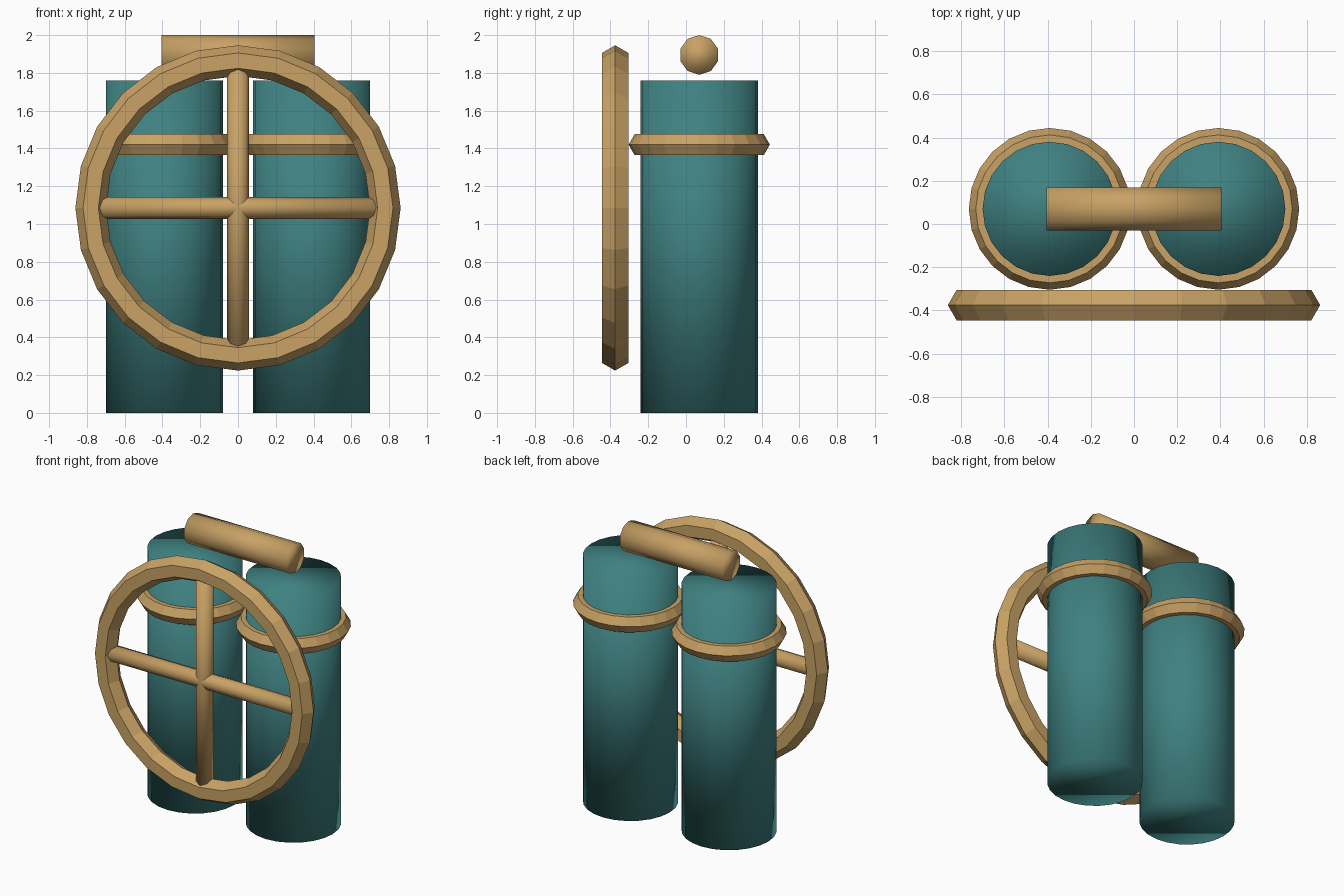
import bpy
from math import pi

if "Cube" in bpy.data.objects:
    bpy.data.objects.remove(bpy.data.objects["Cube"])


def material(name, color):
    m = bpy.data.materials.new(name)
    m.diffuse_color = color
    m.use_nodes = True
    m.node_tree.nodes["Principled BSDF"].inputs["Base Color"].default_value = m.diffuse_color
    return m


TEAL = material("teal_paint", (0.05, 0.22, 0.22, 1))
BRASS = material("brass", (0.58, 0.36, 0.13, 1))
ALONG_X = (pi / 2, 0, pi / 2)


def finish(name, mat, smooth):
    ob = bpy.context.object
    ob.name = name
    ob.data.materials.append(mat)
    if smooth:
        bpy.ops.object.shade_smooth()
    return ob


def rod(name, mat, radius, length, loc, sides, rot=(0, 0, 0)):
    bpy.ops.mesh.primitive_cylinder_add(vertices=sides, radius=radius, depth=length,
                                        location=loc, rotation=rot)
    return finish(name, mat, True)


def ring(name, major, minor, loc, rot=(0, 0, 0)):
    bpy.ops.mesh.primitive_torus_add(major_segments=24, minor_segments=6, major_radius=major,
                                     minor_radius=minor, location=loc, rotation=rot)
    return finish(name, BRASS, False)


# Twin tanks with their clamping bands
for side, x in (("left", -0.39), ("right", 0.39)):
    rod(side + "_tank", TEAL, 0.31, 1.76, (x, 0.07, 0.88), 24)
    ring(side + "_band", 0.31, 0.064, (x, 0.07, 1.42))

# Carry handle above the tanks
rod("top_handle", BRASS, 0.105, 0.81, (0, 0.07, 1.895), 10, ALONG_X)

# Front wheel with crossed spokes
hub = (0, -0.375, 1.085)
ring("wheel_rim", 0.78, 0.081, hub, (pi / 2, 0, 0))
rod("vertical_spoke", BRASS, 0.058, 1.52, hub, 8)
rod("horizontal_spoke", BRASS, 0.058, 1.52, hub, 8, ALONG_X)
